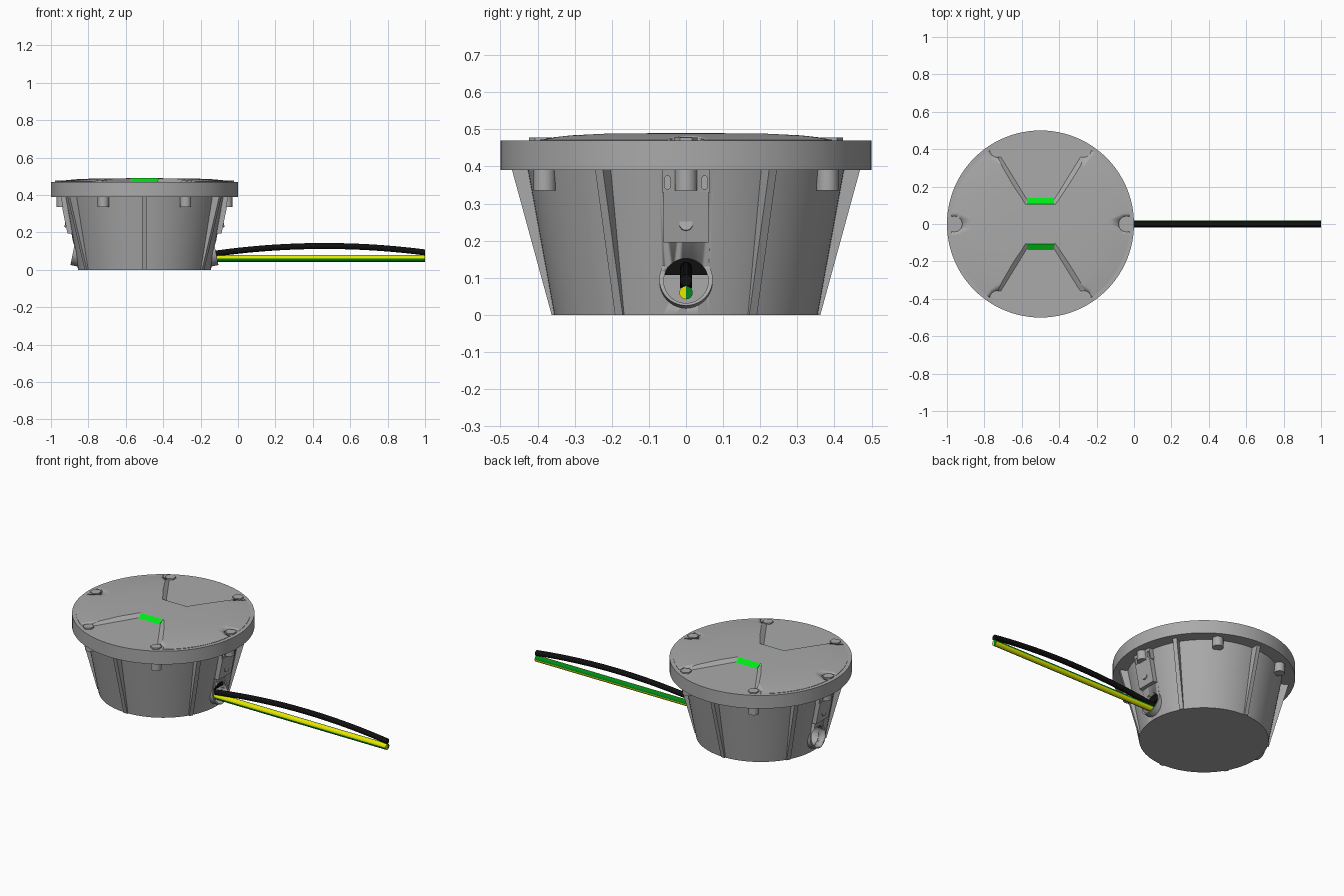
import bpy, bmesh, math
from mathutils import Matrix, Vector

cube = bpy.data.objects.get("Cube")
if cube:
    bpy.data.objects.remove(cube)

CX = -0.5  # housing axis


def material(name, rgb):
    m = bpy.data.materials.new(name)
    m.use_nodes = True
    m.diffuse_color = (*rgb, 1)
    m.node_tree.nodes["Principled BSDF"].inputs["Base Color"].default_value = (*rgb, 1)
    return m


GREY = material("housing grey", (0.4, 0.4, 0.4))
LIGHT = material("window green", (0.0, 0.9, 0.01))
BLACK = material("cable black", (0.005, 0.005, 0.005))
YELLOW = material("wire yellow", (0.8, 0.8, 0.0))
GREEN = material("wire green", (0.0, 0.25, 0.01))


def finish(name, bm, *mats, smooth=False):
    bmesh.ops.recalc_face_normals(bm, faces=bm.faces)
    me = bpy.data.meshes.new(name)
    bm.to_mesh(me)
    bm.free()
    for m in mats:
        me.materials.append(m)
    ob = bpy.data.objects.new(name, me)
    bpy.context.collection.objects.link(ob)
    if smooth:
        bpy.ops.object.select_all(action="DESELECT")
        ob.select_set(True)
        bpy.context.view_layer.objects.active = ob
        bpy.ops.object.shade_smooth_by_angle(angle=math.radians(25))
    return ob


def spin_at(angle):
    """Turn about the housing axis."""
    return Matrix.Translation((CX, 0, 0)) @ Matrix.Rotation(math.radians(angle), 4, "Z")


def lathe(name, profile, steps=72):
    bm = bmesh.new()
    vs = [bm.verts.new((r, 0, z)) for r, z in profile]
    es = [bm.edges.new(p) for p in zip(vs, vs[1:])]
    bmesh.ops.spin(bm, geom=vs + es, axis=(0, 0, 1), cent=(0, 0, 0),
                   angle=math.tau, steps=steps, use_merge=True)
    bmesh.ops.remove_doubles(bm, verts=bm.verts, dist=1e-5)
    bm.transform(spin_at(0))
    return finish(name, bm, GREY, smooth=True)


def add_prism(bm, bottom, top):
    """Solid between two matching rings of points."""
    a, b = ([bm.verts.new(p) for p in ring] for ring in (bottom, top))
    bm.faces.new(a)
    bm.faces.new(b)
    n = len(a)
    for i in range(n):
        bm.faces.new((a[i], a[(i + 1) % n], b[(i + 1) % n], b[i]))


def radial_slabs(name, outline, width, angles):
    """Upright (radius, z) outline of some width, repeated round the housing."""
    bm = bmesh.new()
    for a in angles:
        m = spin_at(a)
        add_prism(bm, *[[m @ Vector((r, s * width / 2, z)) for r, z in outline] for s in (-1, 1)])
    return finish(name, bm, GREY)


def cylinders(name, r, depth, radius, z, angles, seg=24, tilt=0, mat=GREY, y=0):
    """Cylinders repeated round the housing; a tilt of 90 points them outward."""
    bm = bmesh.new()
    for a in angles:
        m = spin_at(a) @ Matrix.Translation((r, y, z)) @ Matrix.Rotation(math.radians(tilt), 4, "Y")
        bmesh.ops.create_cone(bm, cap_ends=True, segments=seg, radius1=radius,
                              radius2=radius, depth=depth, matrix=m)
    return finish(name, bm, mat, smooth=seg > 8)


def cut(ob, cutter):
    cutter.hide_render = True
    cutter.hide_viewport = True
    cutter.display_type = "WIRE"
    mod = ob.modifiers.new("cut", "BOOLEAN")
    mod.object = cutter
    mod.operation = "DIFFERENCE"
    mod.solver = "EXACT"


SIXTHS = range(0, 360, 60)
ENDS = (0, 180)
SLOPE = 90 - math.degrees(math.atan(0.2))  # outward tilt matching the wall

# Housing: tapered bowl, flange and shallow domed lid
bowl = lathe("bowl", [(0, 0), (0.355, 0), (0.428, 0.4), (0, 0.4)])
lathe("flange", [(0, 0.39), (0.5, 0.39), (0.5, 0.47), (0, 0.47)], 96)
lid = lathe("lid", [(0, 0.46), (0.478, 0.46), (0.478, 0.472), (0.44, 0.477),
                    (0.37, 0.484), (0.25, 0.489), (0, 0.49)], 96)

# Ribs and screws
radial_slabs("ribs", [(0.3, 0), (0.362, 0), (0.47, 0.395), (0.3, 0.395)], 0.024, range(30, 360, 60))
cylinders("screw_bosses", 0.44, 0.06, 0.03, 0.365, SIXTHS)
cylinders("screw_heads", 0.452, 0.02, 0.031, 0.468, SIXTHS, seg=6)
cut(lid, cylinders("screw_notch_cutter", 0.46, 0.1, 0.042, 0.48, SIXTHS))

# Light channels cut in the lid, with a sloping window at the inner end
bm = bmesh.new()
for s in (-1, 1):
    floor = [(-0.072, 0.135), (0.072, 0.135), (0.26, 0.44), (0.26, 0.6), (-0.26, 0.6), (-0.26, 0.44)]
    rim = [(-0.08, 0.1), (0.08, 0.1), (0.3, 0.42), (0.3, 0.6), (-0.3, 0.6), (-0.3, 0.42)]
    add_prism(bm, [(CX + x, s * y, 0.468) for x, y in floor],
              [(CX + x, s * y, 0.492) for x, y in rim])
cut(lid, finish("channel_cutter", bm))

bm = bmesh.new()
for s in (-1, 1):
    ring = [(-0.07, 0.138, 0.47), (0.07, 0.138, 0.47), (0.075, 0.106, 0.49), (-0.075, 0.106, 0.49)]
    add_prism(bm, [(CX + x, s * y, z) for x, y, z in ring],
              [(CX + x, s * (y - 0.005), z - 0.003) for x, y, z in ring])
finish("light_windows", bm, LIGHT)

# Cable ports at both ends: slanted collar with a bore, panel and slotted block above
collar = cylinders("port_collars", 0.362, 0.04, 0.072, 0.092, ENDS, 40, SLOPE)
bore = cylinders("port_bore_cutter", 0.36, 0.16, 0.06, 0.092, ENDS, 40, 90)
cut(bowl, bore)
cut(collar, bore)
radial_slabs("port_panels", [(0.35, 0.195), (0.412, 0.195), (0.44, 0.332), (0.35, 0.332)], 0.12, ENDS)
block = radial_slabs("port_blocks", [(0.35, 0.33), (0.436, 0.33), (0.448, 0.395), (0.35, 0.395)], 0.13, ENDS)
cylinders("panel_plugs", 0.421, 0.008, 0.018, 0.245, ENDS, 24, SLOPE)
bm = bmesh.new()
for a in ENDS:
    for y in (-0.05, 0.05):
        ring = [(y + 0.008 * math.cos(t), 0.357 + math.copysign(0.01, math.sin(t)) + 0.008 * math.sin(t))
                for t in ((i + 0.5) * math.tau / 16 for i in range(16))]
        add_prism(bm, *[[spin_at(a) @ Vector((r, u, v)) for u, v in ring] for r in (0.42, 0.47)])
cut(block, finish("slot_cutter", bm))

# Black half plug filling the upper bore
bm = bmesh.new()
arc = [(0.057 * math.cos(t), 0.108 + 0.047 * math.sin(t)) for t in (math.pi * i / 16 for i in range(17))]
add_prism(bm, *[[(CX + r, y, z) for y, z in arc] for r in (0.29, 0.36)])
finish("port_plug", bm, BLACK)


def tube(name, path, radius, mats, rule, seg=16):
    bm = bmesh.new()
    rings = [[bm.verts.new((x, radius * math.cos(math.tau * i / seg),
                            z + radius * math.sin(math.tau * i / seg)))
              for i in range(seg)] for x, z in path]
    for a, b in zip(rings, rings[1:]):
        for i in range(seg):
            f = bm.faces.new((a[i], a[(i + 1) % seg], b[(i + 1) % seg], b[i]))
            f.material_index = rule(i / seg)
    # Caps in two halves, split left and right
    for ring in (rings[0], rings[-1]):
        q = seg // 4
        for half, k in ((ring[-q:] + ring[:q + 1], 0.0), (ring[q:3 * q + 1], 0.3)):
            bm.faces.new(half).material_index = rule(k)
    return finish(name, bm, *mats, smooth=True)


# Arched black cable, and a striped wire with colours alternating by quarter
arch = [(-0.2 + 1.2 * t, 0.075 + 0.19 * t - 0.172 * t * t) for t in (i / 24 for i in range(25))]
tube("black_cable", arch, 0.016, [BLACK], lambda k: 0)
tube("striped_wire", [(-0.2, 0.06), (1, 0.06)], 0.018, [YELLOW, GREEN],
     lambda k: 1 if int(k * 4) % 2 == 0 else 0)
